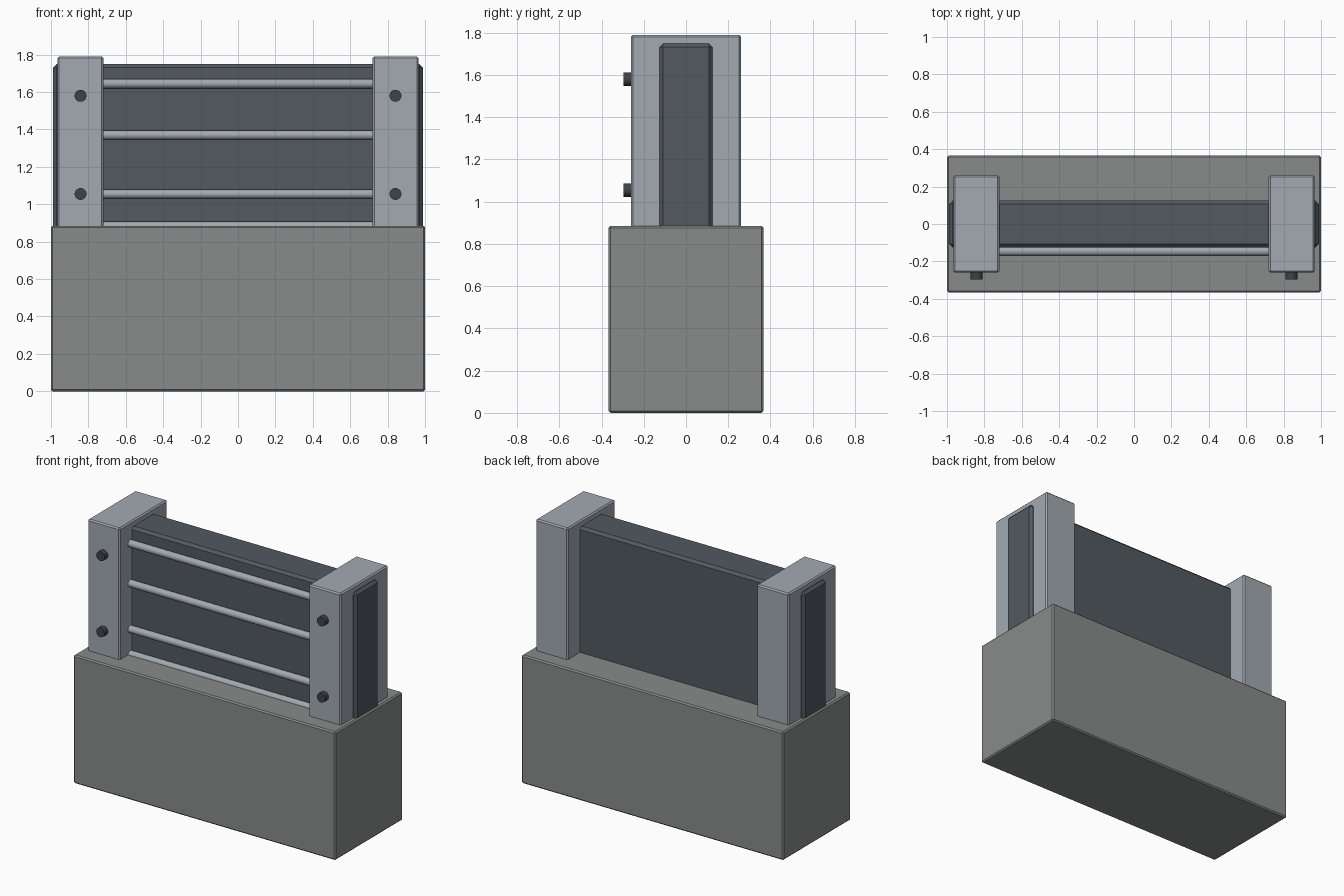
import bpy, math

if "Cube" in bpy.data.objects:
    bpy.data.objects.remove(bpy.data.objects["Cube"])


def material(name, r, g, b):
    m = bpy.data.materials.new(name)
    m.diffuse_color = (r, g, b, 1)
    m.use_nodes = True
    m.node_tree.nodes["Principled BSDF"].inputs["Base Color"].default_value = m.diffuse_color
    return m


STONE = material("stone", 0.25, 0.26, 0.26)
STEEL = material("steel", 0.36, 0.40, 0.44)
SLATE = material("slate", 0.085, 0.10, 0.12)
DARK = material("dark_metal", 0.05, 0.055, 0.065)


def block(name, x, y, z, mat, bevel):
    """Bevelled box from (min, max) ranges on each axis."""
    bpy.ops.mesh.primitive_cube_add(size=1, location=[(a + b) / 2 for a, b in (x, y, z)])
    o = bpy.context.object
    o.name = name
    o.scale = [b - a for a, b in (x, y, z)]
    bpy.ops.object.transform_apply(location=False, rotation=False, scale=True)
    mod = o.modifiers.new("bevel", 'BEVEL')
    mod.width, mod.segments = bevel, 1
    o.data.materials.append(mat)
    return o


def rod(name, loc, radius, depth, rot, mat, sides):
    bpy.ops.mesh.primitive_cylinder_add(vertices=sides, radius=radius, depth=depth,
                                        location=loc, rotation=rot)
    o = bpy.context.object
    o.name = name
    o.data.materials.append(mat)
    bpy.ops.object.shade_smooth_by_angle(angle=math.radians(40))
    return o


# Heavy base and the dark panel standing on it
block("base", (-1, 1), (-0.367, 0.367), (0, 0.885), STONE, 0.009)
block("panel", (-0.988, 0.988), (-0.126, 0.126), (0.86, 1.75), SLATE, 0.018)

# End posts with two bolts each
for side, s in (("left", -1), ("right", 1)):
    x = sorted((s * 0.72, s * 0.966))
    block(f"{side}_post", x, (-0.26, 0.26), (0.86, 1.79), STEEL, 0.009)
    for i, z in enumerate((1.055, 1.58)):
        rod(f"{side}_bolt_{i + 1}", (s * 0.842, -0.272, z), 0.032, 0.05,
            (math.pi / 2, 0, 0), DARK, 16)

# Horizontal rails across the front of the panel
for i, z in enumerate((0.882, 1.055, 1.37, 1.645)):
    rod(f"rail_{i + 1}", (0, -0.146, z), 0.025, 1.5, (0, math.pi / 2, 0), STEEL, 12)
